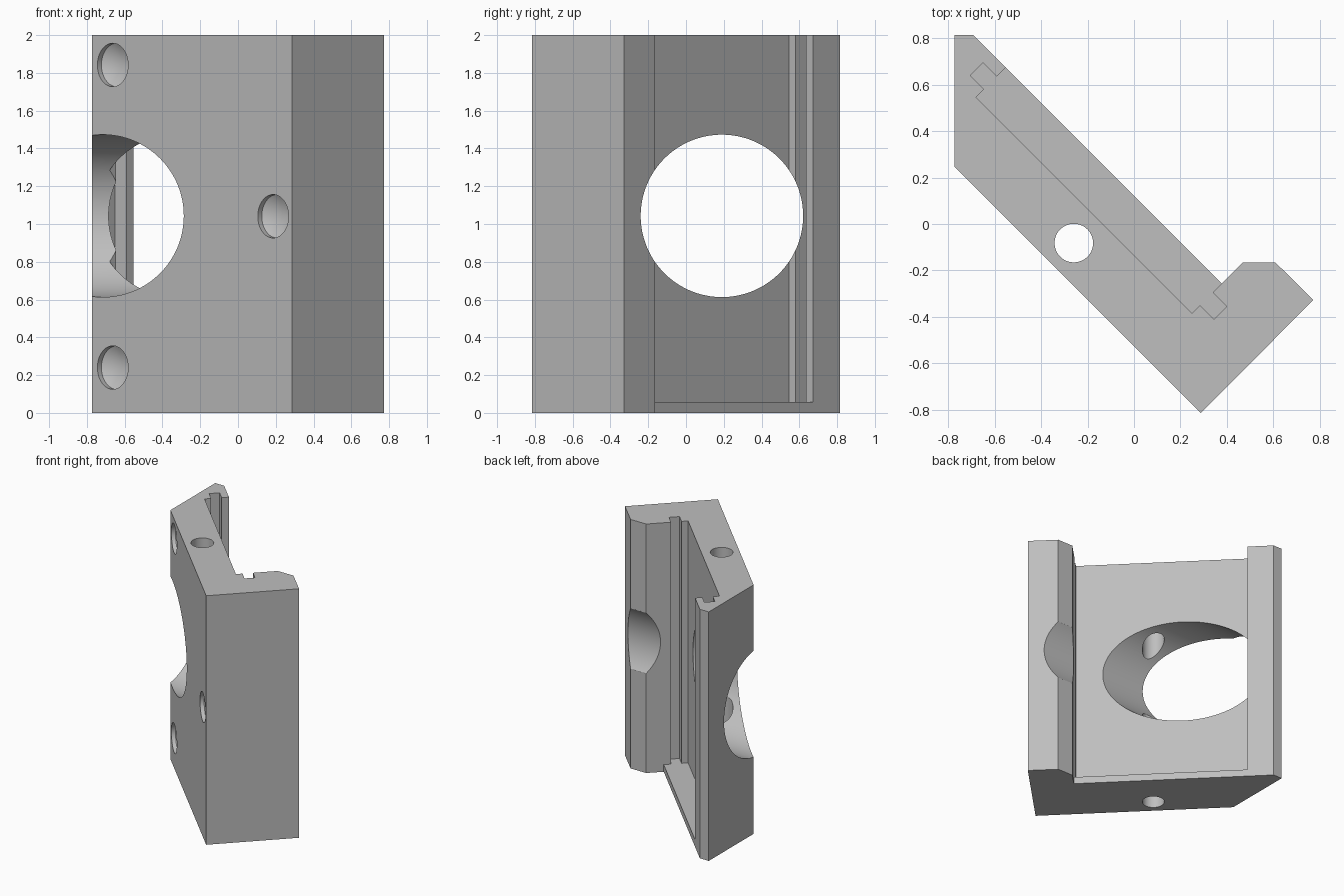
import bpy, bmesh, math
from mathutils import Vector

if "Cube" in bpy.data.objects:
    bpy.data.objects.remove(bpy.data.objects["Cube"])


def new_object(name, bm):
    bmesh.ops.recalc_face_normals(bm, faces=bm.faces[:])
    me = bpy.data.meshes.new(name)
    bm.to_mesh(me)
    bm.free()
    ob = bpy.data.objects.new(name, me)
    bpy.context.collection.objects.link(ob)
    return ob


def prism(name, points, z0, z1):
    bm = bmesh.new()
    face = bm.faces.new([bm.verts.new((x, y, z0)) for x, y in points])
    ext = bmesh.ops.extrude_face_region(bm, geom=[face])
    verts = [v for v in ext["geom"] if isinstance(v, bmesh.types.BMVert)]
    bmesh.ops.translate(bm, verts=verts, vec=(0, 0, z1 - z0))
    return new_object(name, bm)


def lathe_cutter(name, origin, axis, rings, sides=64):
    """Solid made of (distance along axis, radius) rings; radius 0 is a tip."""
    bm = bmesh.new()
    quat = Vector(axis).normalized().to_track_quat('Z', 'Y')
    loops = []
    for d, r in rings:
        n = sides if r else 1
        loops.append([bm.verts.new(Vector(origin) + quat @ Vector((
            r * math.cos(2 * math.pi * i / sides),
            r * math.sin(2 * math.pi * i / sides), d))) for i in range(n)])
    for a, b in zip(loops, loops[1:]):
        for i in range(sides):
            j = (i + 1) % sides
            if len(b) == 1:
                bm.faces.new((a[i], a[j], b[0]))
            else:
                bm.faces.new((a[i], a[j], b[j], b[i]))
    bm.faces.new(loops[0])
    if len(loops[-1]) > 1:
        bm.faces.new(loops[-1])
    return new_object(name, bm)


def diag(s, d):
    """Point from its diagonal coordinates s = x + y, d = x - y."""
    return ((s + d) / 2, (s - d) / 2)


FRONT, MOUTH, BACK = -0.527, 0.121, -0.134
LEFT, RIGHT, KEY = -1.225, 0.634, 0.12

# Main bracket outline, seen from above
body = prism("bracket_body", [
    (-0.772, 0.814), (MOUTH - 0.814, 0.814), diag(MOUTH, RIGHT),
    (0.469, -0.165), (0.608, -0.165), (0.772, -0.327),
    (0.287, -0.814), (-0.772, FRONT + 0.772)], 0, 2)

# Panel slot with a key groove at each end, leaving a thin floor
pocket = prism("slot_cutter", [
    diag(MOUTH, LEFT), diag(0.045, LEFT), diag(0.045, LEFT - KEY),
    diag(-0.065, LEFT - KEY), diag(-0.065, LEFT), diag(BACK, LEFT),
    diag(BACK, RIGHT), diag(-0.065, RIGHT), diag(-0.065, RIGHT + KEY),
    diag(0.045, RIGHT + KEY), diag(0.045, RIGHT), diag(MOUTH, RIGHT),
    diag(0.2, RIGHT - 0.05), diag(0.2, LEFT + 0.05)], 0.057, 2.2)

# Large sideways bore and small vertical bore
cutters = [
    pocket,
    lathe_cutter("large_bore_cutter", (0, 0.19, 1.043), (1, 0, 0),
                 [(-1.5, 0.43), (1.5, 0.43)], 128),
    lathe_cutter("vertical_bore_cutter", (-0.259, -0.082, 0), (0, 0, 1),
                 [(-0.2, 0.083), (2.2, 0.083)]),
]
# Shallow drilled holes with conical bottoms on the slanted front
for x, z in [(-0.663, 1.842), (-0.663, 0.24), (0.186, 1.041)]:
    cutters.append(lathe_cutter("drill_cutter", (x, FRONT - x, z), (1, 1, 0),
                                [(-0.1, 0.115), (0.03, 0.115), (0.1, 0)]))

bpy.context.view_layer.objects.active = body
body.select_set(True)
for c in cutters:
    c.hide_render = True
    mod = body.modifiers.new("cut", 'BOOLEAN')
    mod.operation = 'DIFFERENCE'
    mod.solver = 'EXACT'
    mod.object = c
    bpy.ops.object.modifier_apply(modifier=mod.name)
    bpy.data.objects.remove(c)

# Single grey finish
grey = bpy.data.materials.new("plain grey")
grey.diffuse_color = (0.52, 0.52, 0.52, 1)
grey.use_nodes = True
grey.node_tree.nodes["Principled BSDF"].inputs["Base Color"].default_value = grey.diffuse_color
body.data.materials.clear()
body.data.materials.append(grey)
bpy.ops.object.shade_smooth_by_angle(angle=math.radians(25))
